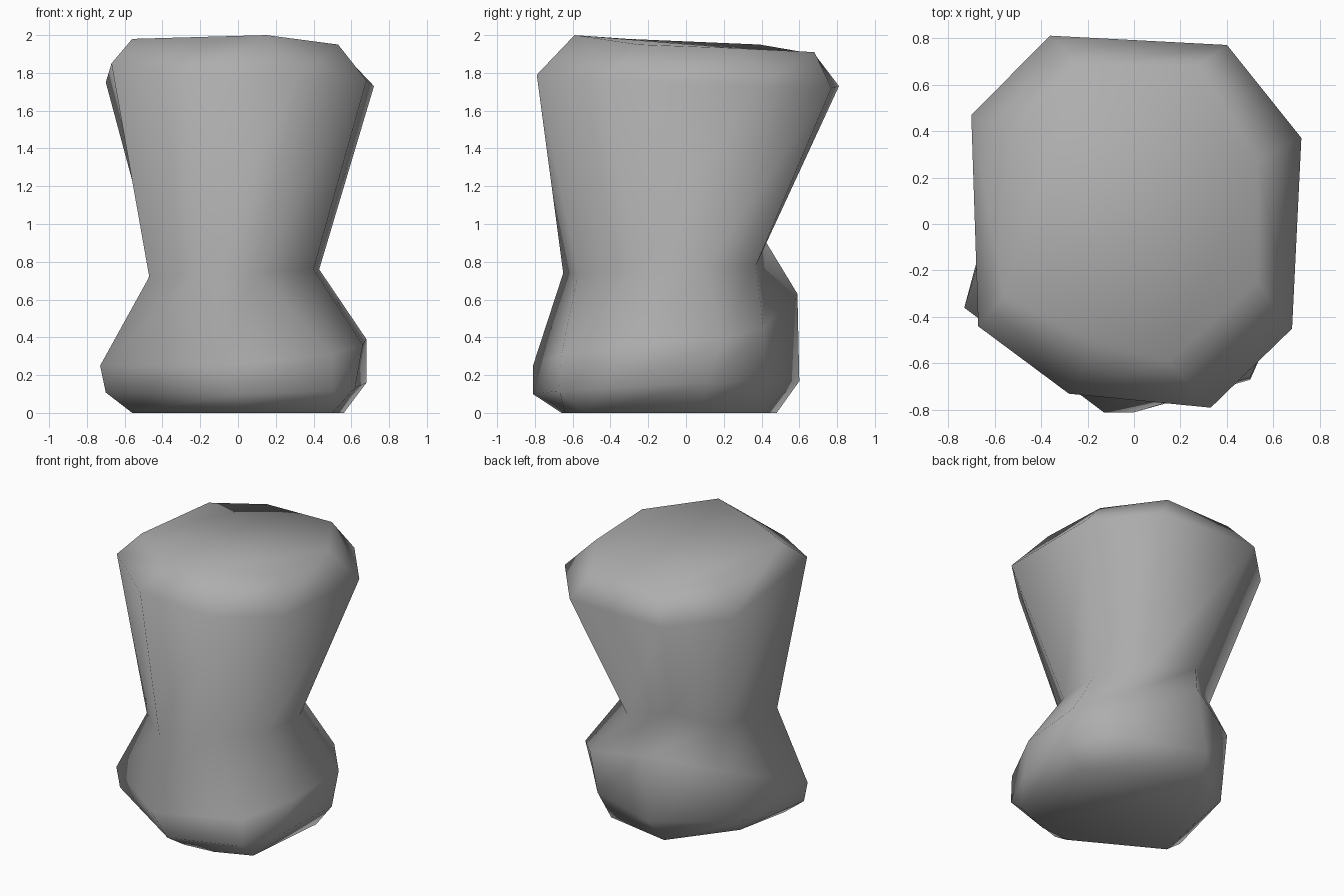
import bpy
import bmesh

default_cube = bpy.data.objects.get("Cube")
if default_cube:
    bpy.data.objects.remove(default_cube, do_unlink=True)


def make_material(name, colour):
    material = bpy.data.materials.new(name)
    material.use_nodes = True
    material.diffuse_color = colour
    material.node_tree.nodes["Principled BSDF"].inputs["Base Color"].default_value = colour
    return material


def tilted_ring(outline, height, slope_x=0.0, slope_y=0.0):
    """Lift a flat outline onto a tilted plane."""
    return [(x, y, height + slope_x * x + slope_y * y) for x, y in outline]


def loft(name, rings, material):
    """Join equal rings into one closed, smooth skin with end caps."""
    bm = bmesh.new()
    loops = [[bm.verts.new(point) for point in ring] for ring in rings]
    for lower, upper in zip(loops, loops[1:]):
        count = len(lower)
        for i in range(count):
            j = (i + 1) % count
            bm.faces.new((lower[i], lower[j], upper[j], upper[i]))
    bm.faces.new(loops[0])
    bm.faces.new(loops[-1])
    bmesh.ops.recalc_face_normals(bm, faces=bm.faces[:])
    for face in bm.faces:
        face.smooth = True
    mesh = bpy.data.meshes.new(name)
    bm.to_mesh(mesh)
    bm.free()
    mesh.materials.append(material)
    body = bpy.data.objects.new(name, mesh)
    bpy.context.collection.objects.link(body)
    return body


# Each outline runs counter-clockwise from the back
sole = tilted_ring([(.33, .39), (-.16, .48), (-.48, .06), (-.56, -.33),
                    (.03, -.66), (.25, -.64), (.5, -.54), (.56, .1)], 0)
foot_edge = tilted_ring([(.42, .42), (-.12, .6), (-.58, .2), (-.7, -.36),
                         (0, -.81), (.5, -.67), (.62, -.4), (.68, .11)], .14, .02, .05)

# Widest part of the foot, which rises towards the back
belly = [(.49, .41, .45), (-.05, .59, .63), (-.51, .35, .55), (-.73, -.36, .25),
         (-.13, -.81, .25), (.5, -.66, .31), (.66, -.3, .36), (.68, .19, .39)]

# Narrow waist
waist = [(.22, .37, .78), (-.18, .42, .91), (-.45, .24, .82), (-.47, -.38, .72),
         (-.18, -.65, .74), (.1, -.57, .74), (.4, -.25, .76), (.43, .1, .76)]

# Flared rim and chamfered flat top
rim = [(.4, .77, 1.72), (-.36, .81, 1.73), (-.7, .47, 1.75), (-.67, -.44, 1.85),
       (-.28, -.73, 1.79), (.33, -.79, 1.79), (.68, -.45, 1.76), (.72, .37, 1.73)]
top = [(.28, .68, 1.91), (-.24, .68, 1.9), (-.51, .39, 1.95), (-.56, -.31, 1.98),
       (-.16, -.52, 1.97), (.15, -.59, 2), (.53, -.25, 1.95), (.53, .28, 1.93)]

grey = make_material("plain grey", (.42, .42, .42, 1))
loft("waisted_stone", [sole, foot_edge, belly, waist, rim, top], grey)
